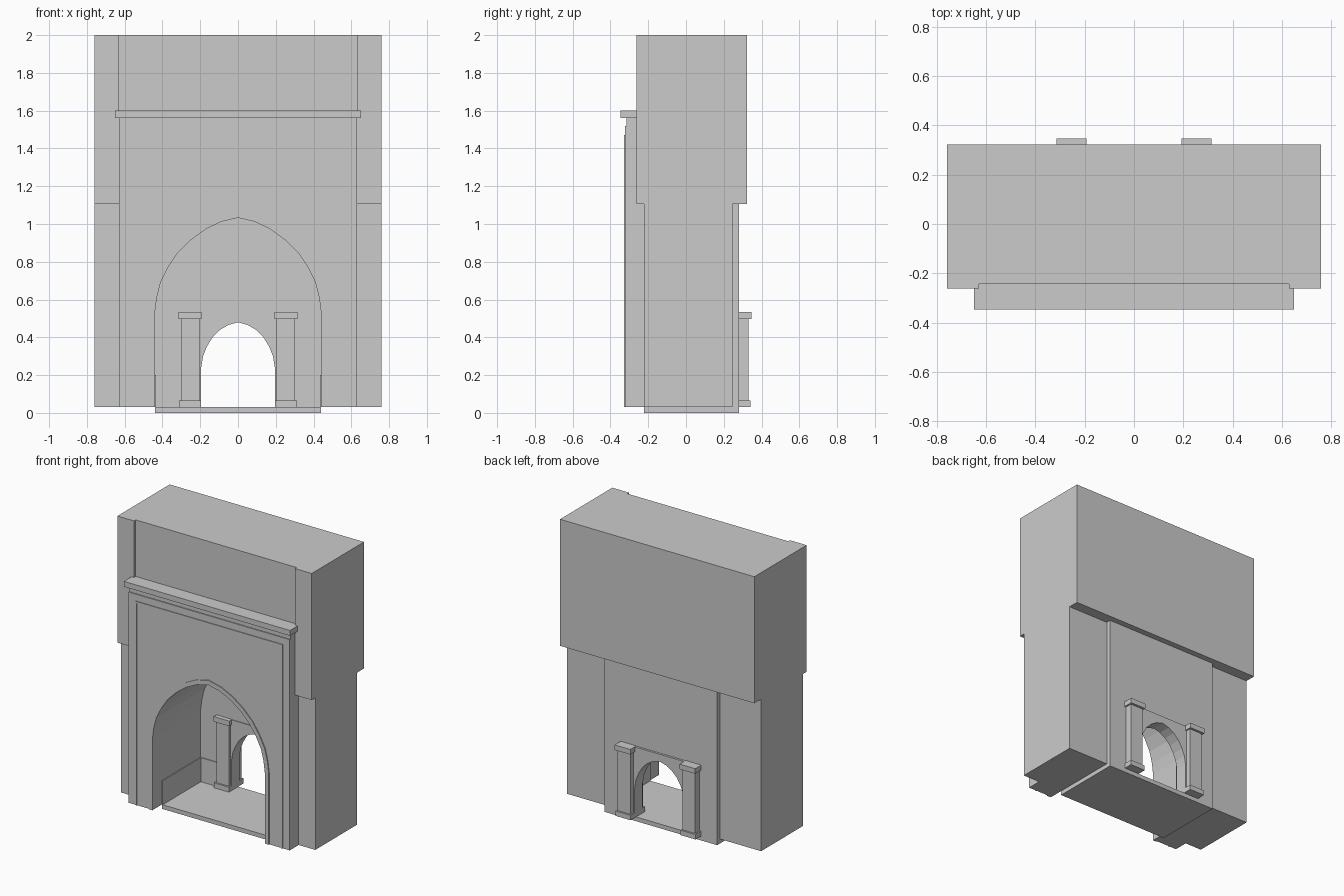
import bpy, bmesh

if "Cube" in bpy.data.objects:
    bpy.data.objects.remove(bpy.data.objects["Cube"])

stone = bpy.data.materials.new("grey_stone")
stone.diffuse_color = (0.6, 0.6, 0.6, 1)
stone.use_nodes = True
stone.node_tree.nodes["Principled BSDF"].inputs["Base Color"].default_value = stone.diffuse_color


def extrude(name, pts, a, b, axis="y"):
    """Closed outline pushed from a to b; outline is (x, z) for y, (x, y) for z."""
    bm = bmesh.new()
    place = (lambda p, d: (p[0], d, p[1])) if axis == "y" else (lambda p, d: (p[0], p[1], d))
    lo = [bm.verts.new(place(p, a)) for p in pts]
    hi = [bm.verts.new(place(p, b)) for p in pts]
    bm.faces.new(lo)
    bm.faces.new(hi[::-1])
    n = len(pts)
    for i in range(n):
        j = (i + 1) % n
        bm.faces.new((lo[i], hi[i], hi[j], lo[j]))
    bmesh.ops.recalc_face_normals(bm, faces=bm.faces)
    mesh = bpy.data.meshes.new(name)
    bm.to_mesh(mesh)
    bm.free()
    mesh.materials.append(stone)
    ob = bpy.data.objects.new(name, mesh)
    bpy.context.collection.objects.link(ob)
    return ob


def box(name, x0, x1, y0, y1, z0, z1, mirror=False):
    ob = extrude(name, [(x0, z0), (x1, z0), (x1, z1), (x0, z1)], y0, y1)
    if mirror:
        ob.modifiers.new("mirror", "MIRROR")
    return ob


def full_arch(half):
    """Right half from foot to apex -> whole line from left foot to right foot."""
    return [(-x, z) for x, z in half[:-1]] + half[::-1]


def arch_slab(name, half, w, top, y0, y1):
    outer = [(w, 0.03), (w, top), (-w, top), (-w, 0.03)]
    return extrude(name, full_arch(half) + outer, y0, y1)


BIG = [(0.44, 0.03), (0.44, 0.53), (0.43, 0.61), (0.41, 0.69), (0.37, 0.77), (0.32, 0.845),
       (0.25, 0.915), (0.17, 0.973), (0.09, 1.012), (0, 1.033)]
SMALL = [(0.195, 0.03), (0.195, 0.24), (0.185, 0.30), (0.165, 0.35), (0.135, 0.40),
         (0.095, 0.44), (0.05, 0.466), (0, 0.48)]

# Main masses
arch_slab("lower_body", BIG, 0.76, 1.105, -0.222, 0.246)
extrude("upper_body", [(-0.76, -0.262), (-0.63, -0.262), (-0.63, -0.243), (0.63, -0.243),
                       (0.63, -0.262), (0.76, -0.262), (0.76, 0.322), (-0.76, 0.322)],
        1.105, 2.0, "z")
arch_slab("back_wall", SMALL, 0.44, 1.105, 0.21, 0.28)
box("floor_slab", -0.44, 0.44, -0.222, 0.28, 0, 0.03)

# Front surround and cornice
arch_slab("front_surround", BIG, 0.63, 1.52, -0.322, -0.222)
box("surround_top_band", -0.63, 0.63, -0.315, -0.222, 1.52, 1.562)
box("cornice", -0.65, 0.65, -0.347, -0.242, 1.562, 1.6)

# Thin raised frame and arch moulding on the surround
box("frame_side", 0.565, 0.577, -0.327, -0.32, 0.03, 1.46, True)
box("frame_top", -0.577, 0.577, -0.327, -0.32, 1.46, 1.472)
outer = [(x * 1.07, z if z < 0.5 else 0.5 + (z - 0.5) * 1.06) for x, z in BIG]
extrude("arch_moulding", full_arch(BIG) + full_arch(outer)[::-1], -0.329, -0.32)

# Skirting inside the niche
box("niche_side_skirting", 0.434, 0.442, -0.222, 0.212, 0.03, 0.2, True)
box("niche_back_skirting", 0.29, 0.434, 0.204, 0.212, 0.03, 0.2, True)

# Columns passing through the back wall, with spandrel between them
box("column_shaft", 0.203, 0.303, 0.19, 0.33, 0.06, 0.497, True)
box("column_base", 0.195, 0.313, 0.178, 0.342, 0.03, 0.065, True)
box("column_capital", 0.193, 0.315, 0.178, 0.347, 0.497, 0.533, True)
arch_slab("back_spandrel", SMALL, 0.21, 0.531, 0.205, 0.295)
